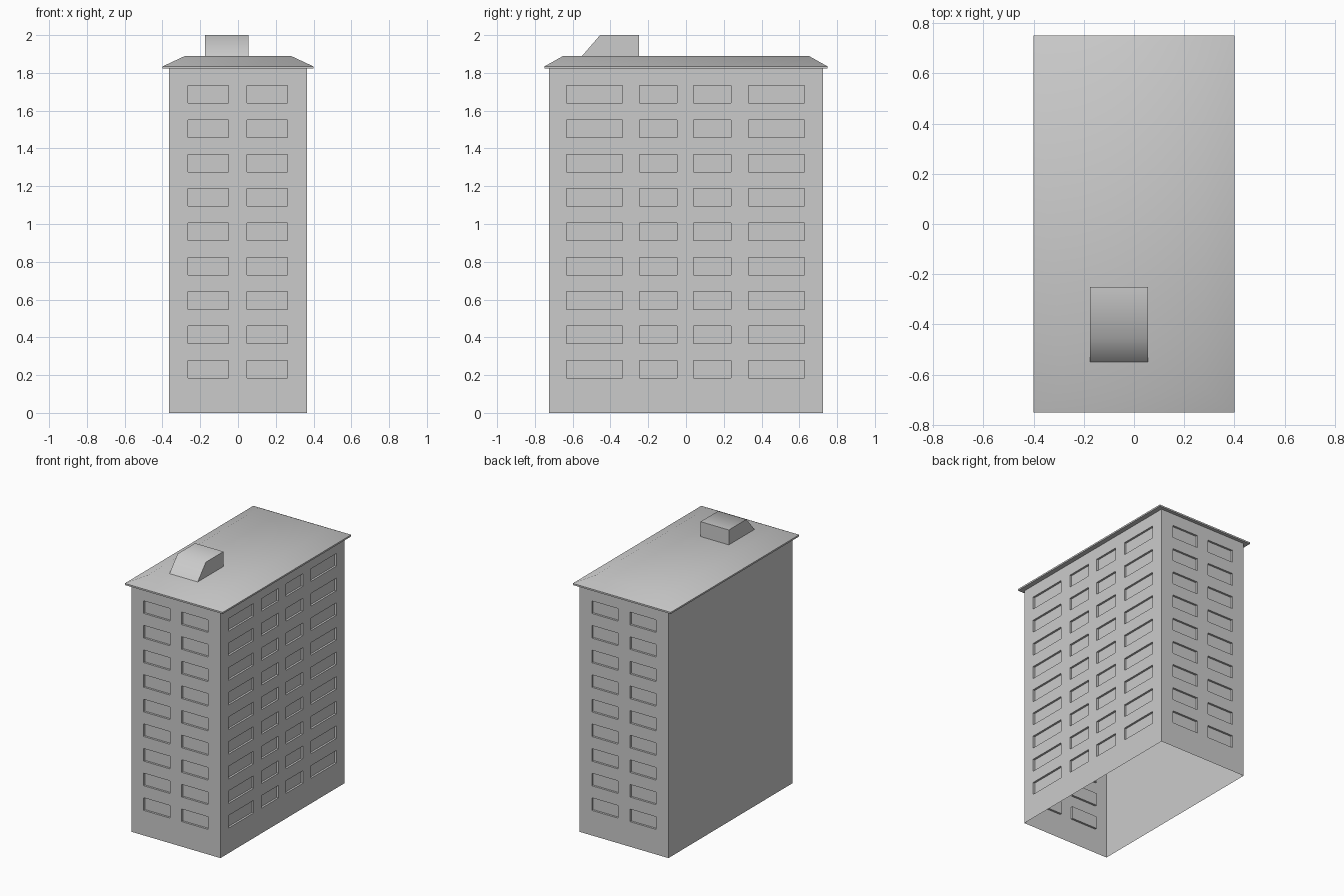
import bpy, bmesh, math
from mathutils import Vector

if "Cube" in bpy.data.objects:
    bpy.data.objects.remove(bpy.data.objects["Cube"])

W, D, H = 0.364, 0.725, 1.824      # half width, half depth, wall height
ROWS = [(0.185 + i * 0.1818, 0.278 + i * 0.1818) for i in range(9)]
RECESS = 0.015
UP = Vector((0, 0, 1))


def finish(bm, name, smooth_angle=None):
    bmesh.ops.remove_doubles(bm, verts=bm.verts, dist=1e-5)
    mesh = bpy.data.meshes.new(name)
    bm.to_mesh(mesh)
    bm.free()
    ob = bpy.data.objects.new(name, mesh)
    bpy.context.collection.objects.link(ob)
    if smooth_angle:
        bpy.ops.object.select_all(action='DESELECT')
        bpy.context.view_layer.objects.active = ob
        ob.select_set(True)
        bpy.ops.object.shade_smooth_by_angle(angle=math.radians(smooth_angle))
    return ob


def quad(bm, *pts):
    return bm.faces.new([bm.verts.new(p) for p in pts])


def wall(bm, start, end, columns):
    """Wall from start to end; columns are (lo, hi) spans from the wall centre."""
    a, b = Vector((*start, 0)), Vector((*end, 0))
    u = (b - a).normalized()
    inward = -u.cross(UP) * RECESS
    mid, half = (a + b) / 2, (b - a).length / 2
    us = [-half] + [v for c in columns for v in c] + [half]
    zs = [0] + [v for r in ROWS for v in r] + [H]
    for i in range(len(us) - 1):
        for j in range(len(zs) - 1):
            c = [mid + u * s + UP * z for s, z in
                 ((us[i], zs[j]), (us[i + 1], zs[j]),
                  (us[i + 1], zs[j + 1]), (us[i], zs[j + 1]))]
            if i % 2 and j % 2:
                # Recessed window: pane plus four reveals
                p = [v + inward for v in c]
                quad(bm, *p)
                for k in range(4):
                    n = (k + 1) % 4
                    quad(bm, c[k], c[n], p[n], p[k])
            else:
                quad(bm, *c)


# Walls: windows on front, right and back; left is blank; bottom is open
front_cols = [(-0.264, -0.05), (0.047, 0.261)]
back_cols = [(-hi, -lo) for lo, hi in reversed(front_cols)]
side_cols = [(-0.633, -0.337), (-0.245, -0.047), (0.04, 0.238), (0.332, 0.628)]
bm = bmesh.new()
wall(bm, (-W, -D), (W, -D), front_cols)
wall(bm, (W, -D), (W, D), side_cols)
wall(bm, (W, D), (-W, D), back_cols)
quad(bm, (-W, D, 0), (-W, -D, 0), (-W, -D, H), (-W, D, H))
finish(bm, "tower_walls")

# Hipped roof: stacked rectangles (half x, half y, z)
bm = bmesh.new()
rings = []
for x, y, z in ((0.4, 0.75, 1.822), (0.4, 0.75, 1.834), (0.28, 0.65, 1.89)):
    rings.append([bm.verts.new((sx * x, sy * y, z))
                  for sx, sy in ((-1, -1), (1, -1), (1, 1), (-1, 1))])
for lo, hi in zip(rings, rings[1:]):
    for k in range(4):
        n = (k + 1) % 4
        bm.faces.new((lo[k], lo[n], hi[n], hi[k]))
bm.faces.new(rings[-1])
bm.faces.new(rings[0][::-1])
finish(bm, "roof", 40)

# Roof access housing: side profile (y, z) extruded along x
bm = bmesh.new()
side = quad(bm, *[(-0.175, y, z) for y, z in
                  ((-0.55, 1.89), (-0.455, 2.0), (-0.25, 2.0), (-0.25, 1.89))])
ext = bmesh.ops.extrude_face_region(bm, geom=[side], use_keep_orig=True)
bmesh.ops.translate(bm, vec=(0.231, 0, 0),
                    verts=[g for g in ext["geom"] if isinstance(g, bmesh.types.BMVert)])
bmesh.ops.recalc_face_normals(bm, faces=bm.faces)
finish(bm, "roof_access", 55)
